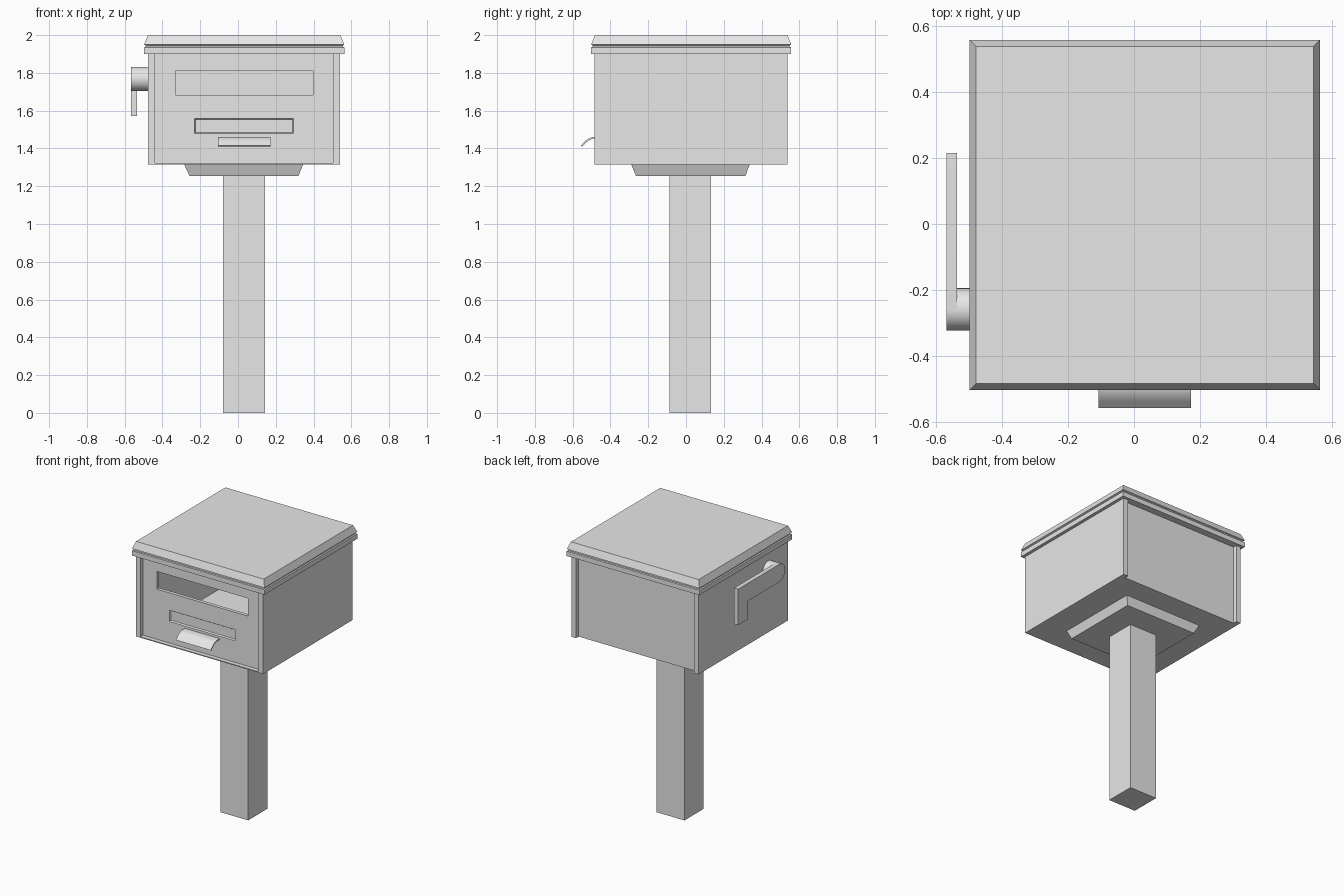
import bpy, bmesh, math

if "Cube" in bpy.data.objects:
    bpy.data.objects.remove(bpy.data.objects["Cube"])

grey = bpy.data.materials.new("plain_grey")
grey.diffuse_color = (0.8, 0.8, 0.8, 1)
grey.use_nodes = True
grey.node_tree.nodes["Principled BSDF"].inputs["Base Color"].default_value = grey.diffuse_color


def loft(name, rings, smooth=False):
    """Skin equal-length closed rings and cap both ends."""
    bm = bmesh.new()
    vs = [[bm.verts.new(p) for p in r] for r in rings]
    n = len(vs[0])
    for a, b in zip(vs, vs[1:]):
        for i in range(n):
            j = (i + 1) % n
            bm.faces.new((a[i], a[j], b[j], b[i]))
    bm.faces.new(vs[0][::-1])
    bm.faces.new(vs[-1])
    bmesh.ops.recalc_face_normals(bm, faces=bm.faces)
    me = bpy.data.meshes.new(name)
    bm.to_mesh(me)
    bm.free()
    me.materials.append(grey)
    ob = bpy.data.objects.new(name, me)
    bpy.context.collection.objects.link(ob)
    if smooth:
        bpy.ops.object.select_all(action='DESELECT')
        ob.select_set(True)
        bpy.context.view_layer.objects.active = ob
        bpy.ops.object.shade_smooth_by_angle(angle=math.radians(35))
    return ob


def rect(x0, x1, y0, y1, z, inset=0):
    """Horizontal rectangle."""
    x0, x1, y0, y1 = x0 + inset, x1 - inset, y0 + inset, y1 - inset
    return [(x0, y0, z), (x1, y0, z), (x1, y1, z), (x0, y1, z)]


def box(name, x0, x1, y0, y1, z0, z1):
    return loft(name, [rect(x0, x1, y0, y1, z0), rect(x0, x1, y0, y1, z1)])


def extrude_x(name, outline, x0, x1, smooth=False):
    """Extrude a (y, z) outline along x."""
    return loft(name, [[(x, y, z) for y, z in outline] for x in (x0, x1)], smooth)


def cut(target, cutter):
    cutter.hide_render = True
    cutter.hide_viewport = True
    cutter.display_type = 'WIRE'
    m = target.modifiers.new("cut", 'BOOLEAN')
    m.operation = 'DIFFERENCE'
    m.solver = 'EXACT'
    m.object = cutter


# Post and tapered mounting block
box("post", -0.08, 0.142, -0.087, 0.132, 0, 1.255)
loft("mounting_block", [rect(-0.257, 0.32, -0.265, 0.315, 1.255),
                        rect(-0.285, 0.345, -0.29, 0.337, 1.316)])

# Hollow box: side walls stand proud of the recessed front and back panels
box("left_wall", -0.476, -0.44, -0.485, 0.537, 1.315, 1.905)
box("right_wall", 0.503, 0.54, -0.485, 0.537, 1.315, 1.905)
box("back_panel", -0.445, 0.508, 0.48, 0.507, 1.315, 1.905)
box("floor", -0.445, 0.508, -0.485, 0.49, 1.315, 1.322)
front = box("front_panel", -0.445, 0.508, -0.455, -0.43, 1.316, 1.905)

# Mail slot and shallow bevelled label recess
cut(front, box("slot_cutter", -0.33, 0.397, -0.6, -0.3, 1.684, 1.812))


def upright(y, i):
    return [(x, y, z) for x, _, z in
            [(-0.23 + i, 0, 1.478 + i), (0.295 - i, 0, 1.478 + i),
             (0.295 - i, 0, 1.558 - i), (-0.23 + i, 0, 1.558 - i)]]


cut(front, loft("recess_cutter", [upright(-0.47, -0.009), upright(-0.455, 0),
                                  upright(-0.445, 0.006)]))

# Curved pull handle
top = [(-0.45, 1.461), (-0.49, 1.461), (-0.505, 1.457), (-0.52, 1.449),
       (-0.537, 1.436), (-0.55, 1.421), (-0.557, 1.415)]
under = [(y + 0.004, z - 0.008) for y, z in top[1:-1]]
outline = top + [(-0.551, 1.411)] + under[::-1] + [(-0.45, 1.453)]
extrude_x("pull_handle", outline, -0.107, 0.172, True)

# Lid: lower slab, thin neck, chamfered upper slab
R = (-0.497, 0.563, -0.502, 0.557)
loft("lid", [rect(*R, 1.9), rect(*R, 1.935), rect(*R, 1.938, 0.008),
             rect(*R, 1.946, 0.008), rect(*R, 1.95), rect(*R, 2.0, 0.02)])

# Flag: pivot hub and an arm with a rounded front and a drop at the back
cy, cz, r = -0.258, 1.768, 0.064
circle = [(cy + r * math.cos(a), cz + r * math.sin(a))
          for a in (2 * math.pi * i / 32 for i in range(32))]
extrude_x("flag_hub", circle, -0.55, -0.47, True)
arc = [(cy + r * math.cos(a), cz + r * math.sin(a))
       for a in (math.pi / 2 + math.pi * i / 16 for i in range(17))]
arm = arc + [(0.1, cz - r), (0.1, 1.572), (0.215, 1.572), (0.215, cz + r)]
extrude_x("flag_arm", arm, -0.567, -0.535, True)
